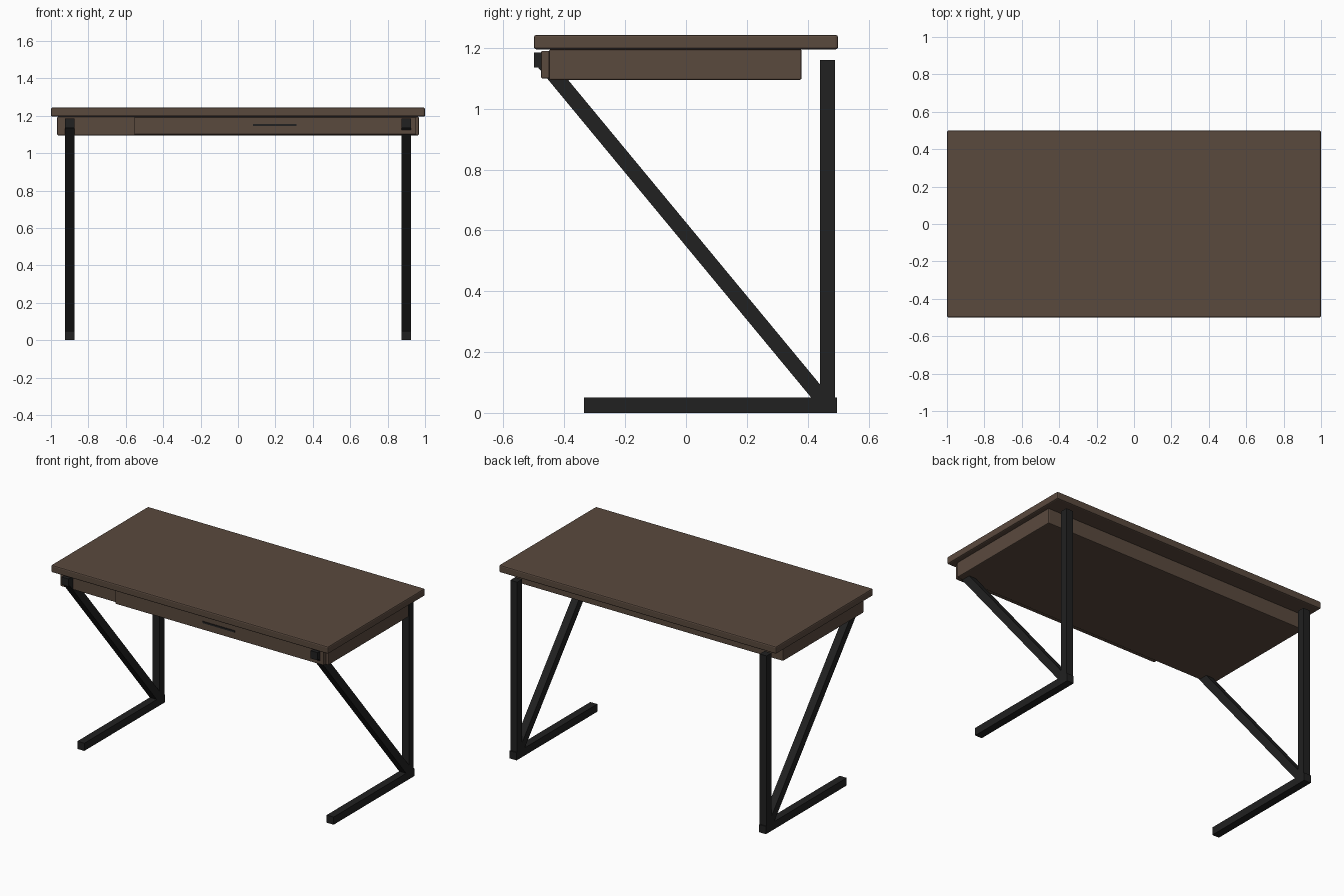
import bpy, bmesh
from mathutils import Vector

if "Cube" in bpy.data.objects:
    bpy.data.objects.remove(bpy.data.objects["Cube"])


def material(name, rgb):
    m = bpy.data.materials.new(name)
    m.diffuse_color = (*rgb, 1)
    m.use_nodes = True
    m.node_tree.nodes["Principled BSDF"].inputs["Base Color"].default_value = m.diffuse_color
    return m


wood = material("dark walnut", (0.102, 0.067, 0.048))
steel = material("black steel", (0.015, 0.015, 0.015))


def box(name, lo, hi, mat, bevel=0.0):
    """Box between two corners, with optional softened edges."""
    lo, hi = Vector(lo), Vector(hi)
    bm = bmesh.new()
    bmesh.ops.create_cube(bm, size=1)
    for v in bm.verts:
        v.co = Vector([(lo[i] + hi[i]) / 2 + v.co[i] * (hi[i] - lo[i]) for i in range(3)])
    me = bpy.data.meshes.new(name)
    bm.to_mesh(me)
    bm.free()
    me.materials.append(mat)
    ob = bpy.data.objects.new(name, me)
    bpy.context.collection.objects.link(ob)
    if bevel:
        mod = ob.modifiers.new("soft edges", "BEVEL")
        mod.width, mod.segments = bevel, 2
    return ob


def bar(name, x, a, b, mat, w=0.05):
    """Square bar in the side plane from (y, z) point a to point b."""
    a, b = Vector((x, *a)), Vector((x, *b))
    ob = box(name, (-w / 2, -w / 2, 0), (w / 2, w / 2, (b - a).length), mat)
    ob.location = a
    ob.rotation_mode = "QUATERNION"
    d = b - a
    # turn about x only, so the bar stays square to the sides
    ob.rotation_quaternion = Vector((0, 0, 1)).rotation_difference(d)
    return ob


# wooden top, drawer case and drawer front
box("tabletop", (-1, -0.5, 1.195), (1, 0.5, 1.243), wood, 0.008)
box("drawer_case", (-0.967, -0.45, 1.095), (0.967, 0.38, 1.195), wood, 0.005)
box("drawer_front", (-0.553, -0.476, 1.1), (0.952, -0.45, 1.19), wood, 0.003)
box("drawer_handle", (0.08, -0.48, 1.145), (0.312, -0.474, 1.156), steel)

# one steel frame on each side
for side, x in (("left", -0.9), ("right", 0.9)):
    bar(side + "_foot", x, (-0.335, 0.025), (0.497, 0.025), steel)
    bar(side + "_rear_post", x, (0.465, 0.025), (0.465, 1.16), steel)
    bar(side + "_diagonal_brace", x, (0.465, 0.025), (-0.47, 1.155), steel)
    bar(side + "_top_rail", x, (-0.5, 1.16), (0.335, 1.16), steel)
